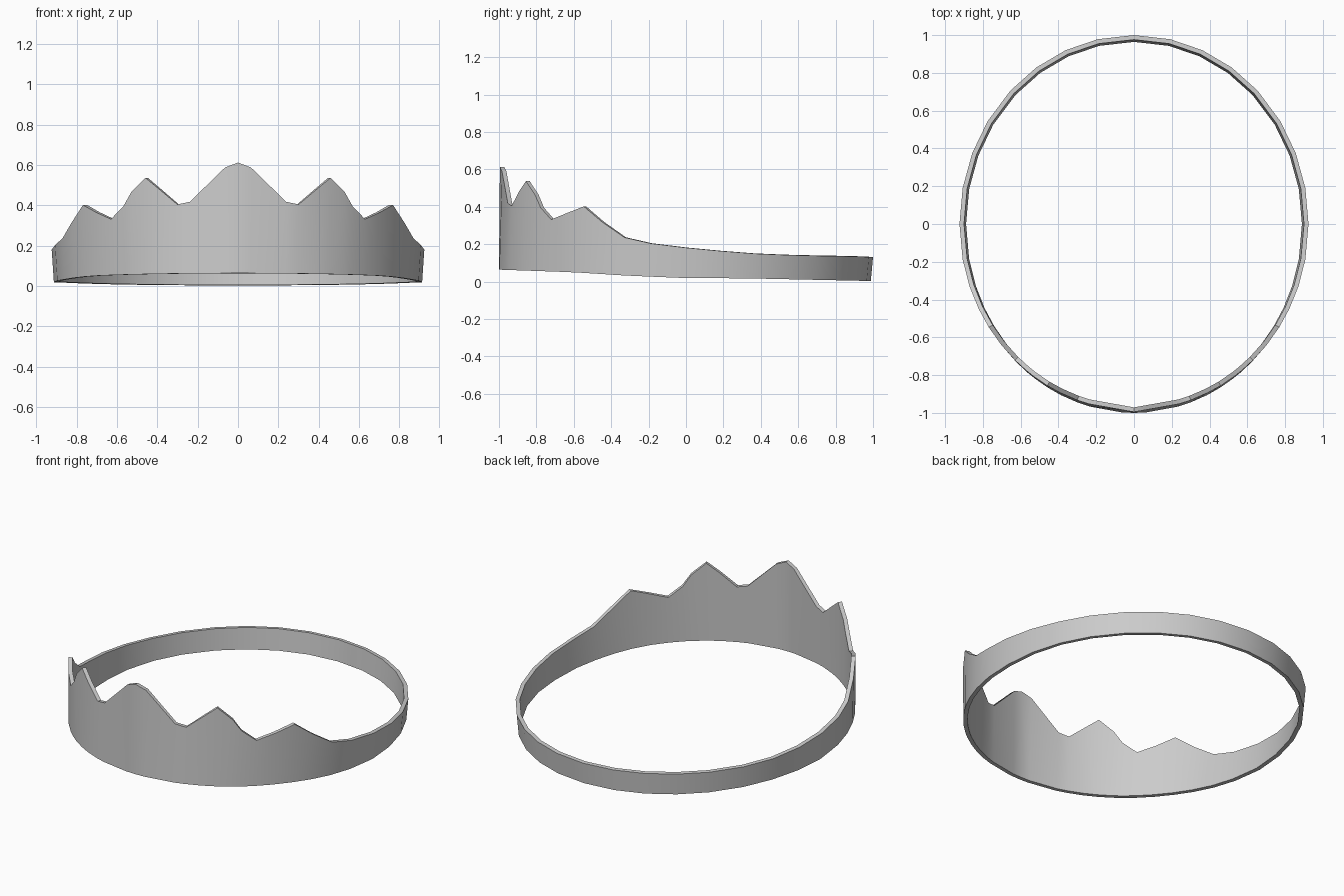
import bpy, bmesh, math

if "Cube" in bpy.data.objects:
    bpy.data.objects.remove(bpy.data.objects["Cube"])

# Top edge, one half: (degrees round from the front, height)
TOP = [(0, .613), (4, .588), (15, .418), (19, .405), (25, .48), (29.8, .537),
       (35, .465), (38, .395), (43, .332), (49.5, .365), (56.3, .402),
       (63, .318), (70.5, .236), (79, .204), (90, .181), (101, .163),
       (112, .149), (123, .142), (135, .138), (146, .136), (157, .134),
       (168, .132), (180, .131)]
# Bottom edge: (y, height)
BOTTOM = [(-1, .064), (-.6, .05), (-.3, .031), (0, .019), (.3, .018), (1, .003)]


def lerp_table(table, v):
    for (a, za), (b, zb) in zip(table, table[1:]):
        if v <= b:
            return za + (zb - za) * max(0, v - a) / (b - a)
    return table[-1][1]


def ellipse(deg, rx, front, back):
    t = math.radians(deg)
    c = math.cos(t)
    return rx * math.sin(t), -(front if c > 0 else back) * c


# Outer wall of the band, mirrored round both sides
stations = TOP + [(360 - d, z) for d, z in TOP[-2:0:-1]]
bm = bmesh.new()
low, high = [], []
for deg, z in stations:
    x, y = ellipse(deg, .913, 1.0, .988)
    low.append(bm.verts.new((x, y, lerp_table(BOTTOM, y))))
    x, y = ellipse(deg, .924, .995 if deg == 0 else .986, 1.0)
    high.append(bm.verts.new((x, y, z)))
n = len(stations)
for i in range(n):
    j = (i + 1) % n
    bm.faces.new((low[i], low[j], high[j], high[i]))
mesh = bpy.data.meshes.new("tiara_band")
bm.to_mesh(mesh)
bm.free()
band = bpy.data.objects.new("tiara_band", mesh)
bpy.context.collection.objects.link(band)

# Sheet thickness, grown inwards
solid = band.modifiers.new("thickness", 'SOLIDIFY')
solid.thickness = .024
solid.offset = -1
bpy.context.view_layer.objects.active = band
band.select_set(True)
bpy.ops.object.modifier_apply(modifier=solid.name)
bpy.ops.object.shade_smooth_by_angle(angle=math.radians(35))
